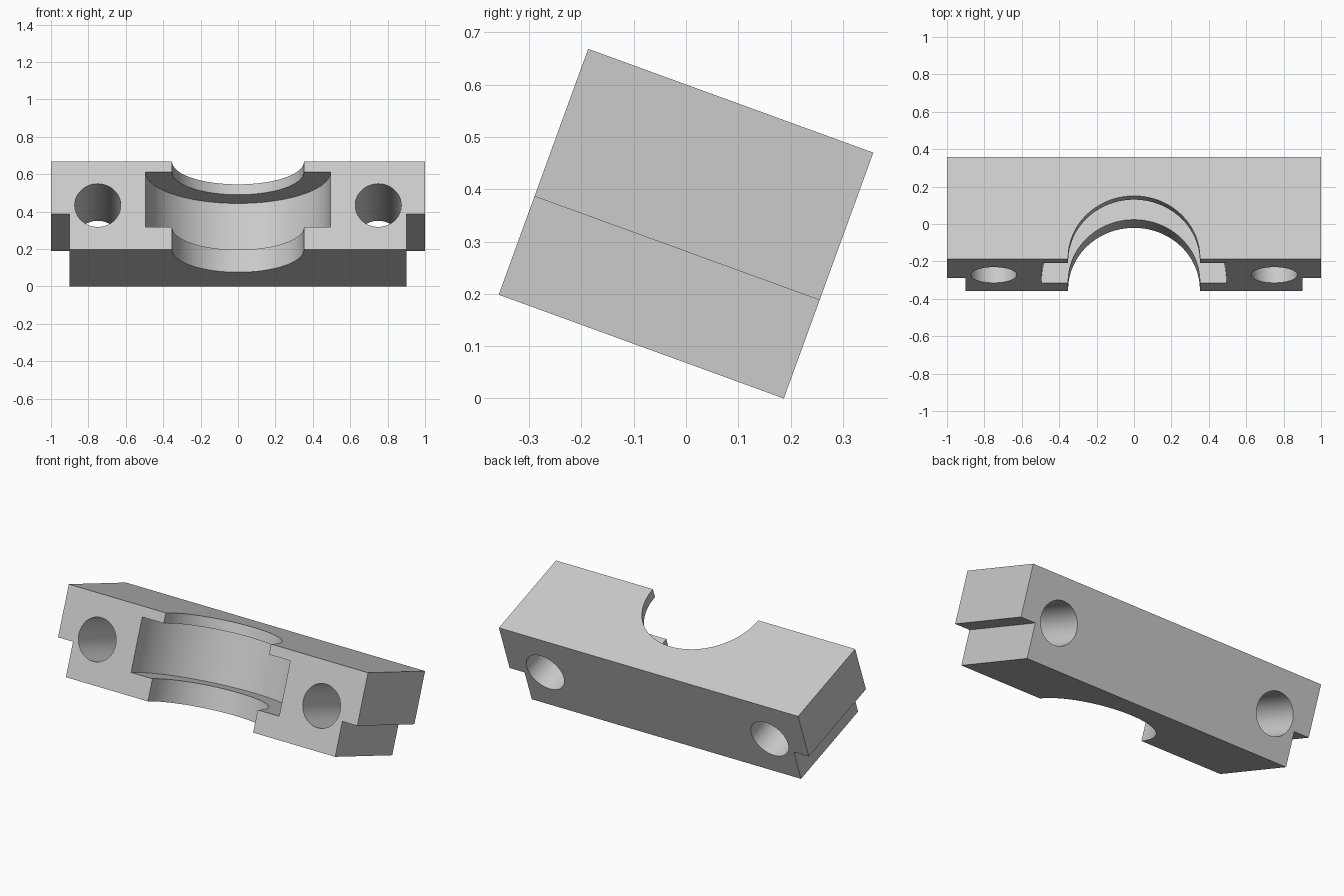
import bpy, bmesh, math
from mathutils import Matrix

cube = bpy.data.objects.get("Cube")
if cube:
    bpy.data.objects.remove(cube, do_unlink=True)

TILT = math.radians(20)
WIDTH, DEPTH, HEIGHT = 2.0, 0.58, 0.5
FRONT = -DEPTH / 2

grey = bpy.data.materials.new("plain grey")
grey.use_nodes = True
grey.diffuse_color = (0.6, 0.6, 0.6, 1)
grey.node_tree.nodes["Principled BSDF"].inputs["Base Color"].default_value = (0.6, 0.6, 0.6, 1)


def prism(name, outline, low, high, turn=Matrix()):
    """Extrude a flat outline along its normal from low to high, then turn it."""
    bm = bmesh.new()
    face = bm.faces.new([bm.verts.new((x, y, low)) for x, y in outline])
    grown = bmesh.ops.extrude_face_region(bm, geom=[face])["geom"]
    bmesh.ops.translate(bm, vec=(0, 0, high - low),
                        verts=[v for v in grown if isinstance(v, bmesh.types.BMVert)])
    bm.transform(turn)
    bmesh.ops.recalc_face_normals(bm, faces=bm.faces)
    mesh = bpy.data.meshes.new(name)
    bm.to_mesh(mesh)
    bm.free()
    mesh.materials.append(grey)
    obj = bpy.data.objects.new(name, mesh)
    bpy.context.collection.objects.link(obj)
    return obj


def arc(radius, cx, cy, sweep, steps):
    return [(cx + radius * math.cos(sweep * i / steps),
             cy + radius * math.sin(sweep * i / steps)) for i in range(steps + 1)]


def slot(radius, centre_y):
    """Half-round outline that opens through the front face."""
    open_y = FRONT - 0.2
    return arc(radius, 0, centre_y, math.pi, 64) + [(-radius, open_y), (radius, open_y)]


# Stepped block: narrow foot under a wide body
upright = Matrix.Rotation(math.pi / 2, 4, "X")
half = [(0.9, -HEIGHT / 2), (0.9, -0.05), (WIDTH / 2, -0.05), (WIDTH / 2, HEIGHT / 2)]
outline = half + [(-x, z) for x, z in reversed(half)]
cap = prism("bearing_cap", outline, -DEPTH / 2, DEPTH / 2, upright)

# Shaft bore, wider inner recess, and two bolt holes
cutters = [prism("bore_cutter", slot(0.352, FRONT + 0.007), -0.5, 0.5),
           prism("recess_cutter", slot(0.495, FRONT), -0.122, 0.191)]
for side in (-1, 1):
    circle = arc(0.123, side * 0.75, 0, math.tau, 64)[:-1]
    cutters.append(prism("bolt_hole_cutter", circle, -0.5, 0.5, upright))

bpy.ops.object.select_all(action="DESELECT")
bpy.context.view_layer.objects.active = cap
cap.select_set(True)
for cutter in cutters:
    cutter.hide_render = True
    cut = cap.modifiers.new(cutter.name, "BOOLEAN")
    cut.operation = "DIFFERENCE"
    cut.solver = "EXACT"
    cut.object = cutter
    bpy.ops.object.modifier_apply(modifier=cut.name)
    bpy.data.objects.remove(cutter, do_unlink=True)

# Smooth round walls, sharp rims
bpy.ops.object.shade_smooth_by_angle(angle=math.radians(30))

# Lean the part forward so it rests on its rear lower edge
cap.rotation_euler.x = -TILT
cap.location.z = DEPTH / 2 * math.sin(TILT) + HEIGHT / 2 * math.cos(TILT)
